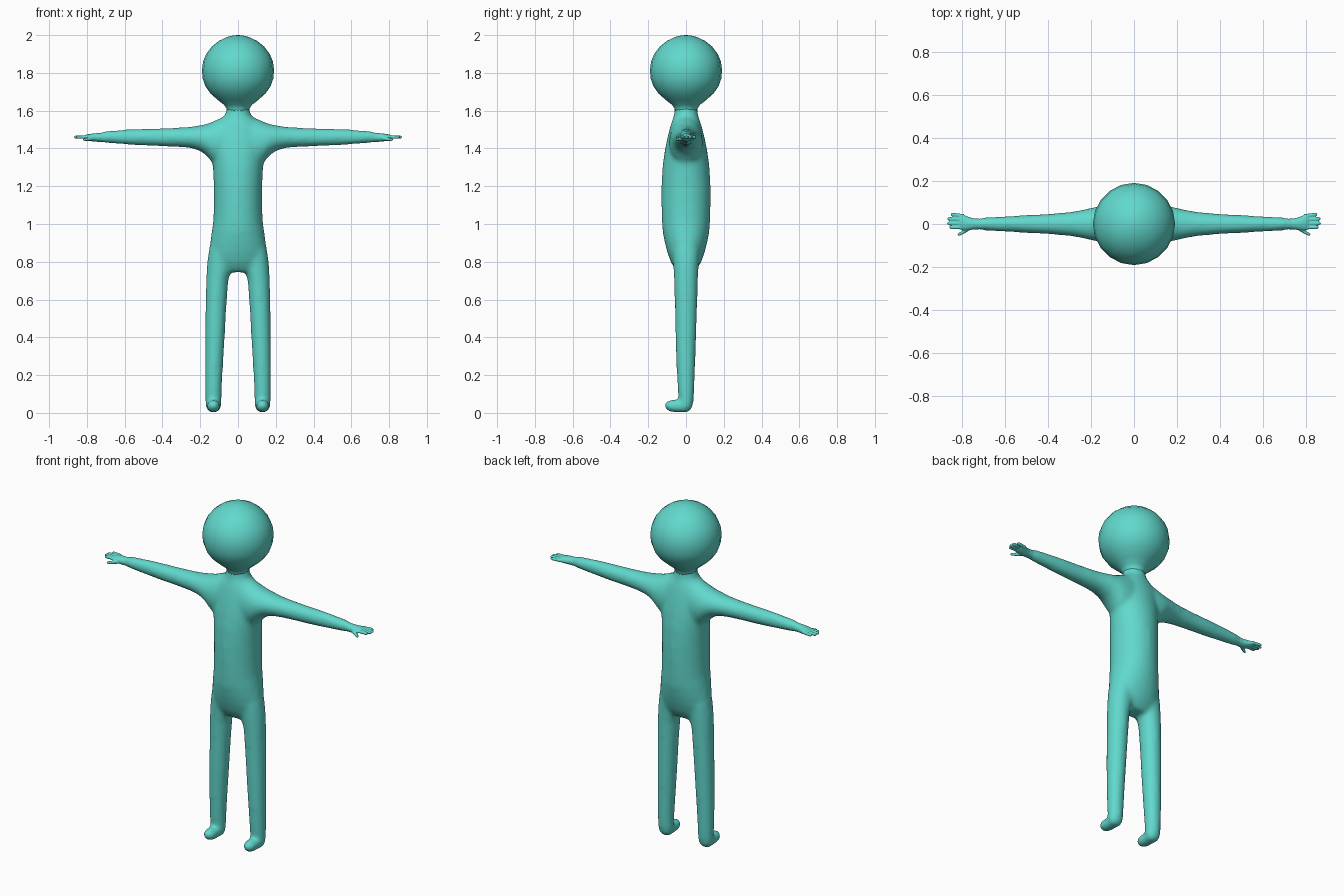
import bpy, bmesh, math
from mathutils import Vector

skin = bpy.data.materials.new("turquoise skin")
skin.diffuse_color = (0.12, 0.69, 0.61, 1)


def loft(bm, axis, rings, sx=1, sides=24):
    """Closed tube along an axis; ring = (position, centre a, centre b, radius a, radius b)."""
    a_ax, b_ax = [i for i in range(3) if i != axis]
    loops = []
    for p, ca, cb, ra, rb in rings:
        loop = []
        for i in range(sides):
            t = 2 * math.pi * i / sides
            v = Vector((0, 0, 0))
            v[axis] = p
            v[a_ax] = ca + ra * math.cos(t)
            v[b_ax] = cb + rb * math.sin(t)
            v.x *= sx
            loop.append(bm.verts.new(v))
        loops.append(loop)
    faces = [bm.faces.new(loops[0]), bm.faces.new(loops[-1])]
    for l0, l1 in zip(loops, loops[1:]):
        for i in range(sides):
            j = (i + 1) % sides
            faces.append(bm.faces.new((l0[i], l0[j], l1[j], l1[i])))
    bmesh.ops.recalc_face_normals(bm, faces=faces)


def finish(bm, name, voxel=None, smooth=0):
    me = bpy.data.meshes.new(name)
    bm.to_mesh(me)
    bm.free()
    me.materials.append(skin)
    me.polygons.foreach_set("use_smooth", [True] * len(me.polygons))
    ob = bpy.data.objects.new(name, me)
    bpy.context.collection.objects.link(ob)
    if voxel:
        r = ob.modifiers.new("blend", 'REMESH')
        r.mode = 'VOXEL'
        r.voxel_size = voxel
        r.use_smooth_shade = True
        s = ob.modifiers.new("soften", 'SMOOTH')
        s.factor = 0.5
        s.iterations = smooth
    return ob


# head, narrowing into the neck
bm = bmesh.new()
profile = [(1.59, .060), (1.61, .060), (1.63, .073), (1.655, .105), (1.69, .145),
           (1.73, .173), (1.77, .187), (1.815, .191), (1.86, .185), (1.90, .168),
           (1.94, .138), (1.97, .100), (1.99, .058), (1.998, .025), (2.0, .004)]
loft(bm, 2, [(z, 0, 0, r, r) for z, r in profile], sides=20)
finish(bm, "head")

# body: torso, arms, legs and feet blended together
bm = bmesh.new()
torso = [(.745, .09, .045), (.77, .13, .064), (.80, .148, .081), (.85, .151, .099),
         (.90, .148, .112), (.96, .139, .124), (1.02, .131, .128), (1.10, .128, .130),
         (1.20, .128, .130), (1.30, .133, .125), (1.38, .142, .114), (1.45, .148, .100),
         (1.50, .142, .088), (1.535, .118, .078), (1.56, .086, .069), (1.58, .066, .063),
         (1.62, .060, .060)]
loft(bm, 2, [(z, 0, 0, rx, ry) for z, rx, ry in torso])

arm = [(.02, 1.59, 1.28, .085), (.10, 1.558, 1.30, .090), (.14, 1.540, 1.33, .088),
       (.17, 1.529, 1.365, .082), (.20, 1.523, 1.387, .075), (.25, 1.515, 1.402, .064),
       (.30, 1.511, 1.407, .056), (.40, 1.507, 1.411, .047), (.50, 1.504, 1.415, .042),
       (.60, 1.500, 1.421, .036), (.70, 1.492, 1.429, .030), (.76, 1.478, 1.437, .023)]
leg = [(.93, .085, 0, .055, .070), (.85, .092, 0, .064, .072), (.78, .098, 0, .067, .068),
       (.70, .110, 0, .059, .063), (.55, .117, 0, .055, .059), (.40, .122, -.001, .052, .055),
       (.25, .127, -.001, .048, .050), (.12, .130, 0, .044, .044), (.06, .130, .001, .043, .039),
       (.03, .130, .000, .040, .034), (.012, .130, -.003, .033, .026), (.003, .130, -.005, .018, .014)]
foot = [(.022, .13, .036, .022, .020), (.0, .13, .036, .036, .034), (-.04, .13, .035, .036, .034),
        (-.075, .13, .037, .035, .034), (-.097, .13, .038, .029, .028), (-.109, .13, .039, .018, .018),
        (-.113, .13, .039, .006, .006)]
for sx in (1, -1):
    loft(bm, 0, [(x, 0, (t + b) / 2, ry, (t - b) / 2) for x, t, b, ry in arm], sx)
    loft(bm, 2, leg, sx)
    loft(bm, 1, foot, sx)
finish(bm, "body", .010, 14)

# hands: palm, four fingers and a thumb
for sx, side in ((1, "left"), (-1, "right")):
    bm = bmesh.new()
    palm = [(.71, .0, 1.459, .024, .024), (.745, .0, 1.458, .026, .023),
            (.77, .002, 1.458, .031, .021), (.79, .006, 1.459, .036, .017),
            (.808, .010, 1.460, .037, .012), (.815, .010, 1.460, .030, .006)]
    loft(bm, 0, palm, sx)
    for y0, y1, tip in ((.037, .045, .852), (.020, .024, .868), (.002, .003, .869), (-.015, -.016, .858)):
        rings = []
        for f, r in ((0, .009), (.5, .009), (.85, .0085), (.95, .0065), (1, .003)):
            rings.append((.79 + (tip - .79) * f, y0 + (y1 - y0) * f, 1.460, r, r))
        loft(bm, 0, rings, sx, 12)
    thumb = [(.755, -.012, 1.455, .012, .012), (.78, -.028, 1.451, .011, .011),
             (.80, -.041, 1.448, .009, .009), (.813, -.048, 1.447, .008, .008),
             (.820, -.051, 1.447, .004, .004)]
    loft(bm, 0, thumb, sx, 12)
    finish(bm, side + "_hand", .0035, 3)
